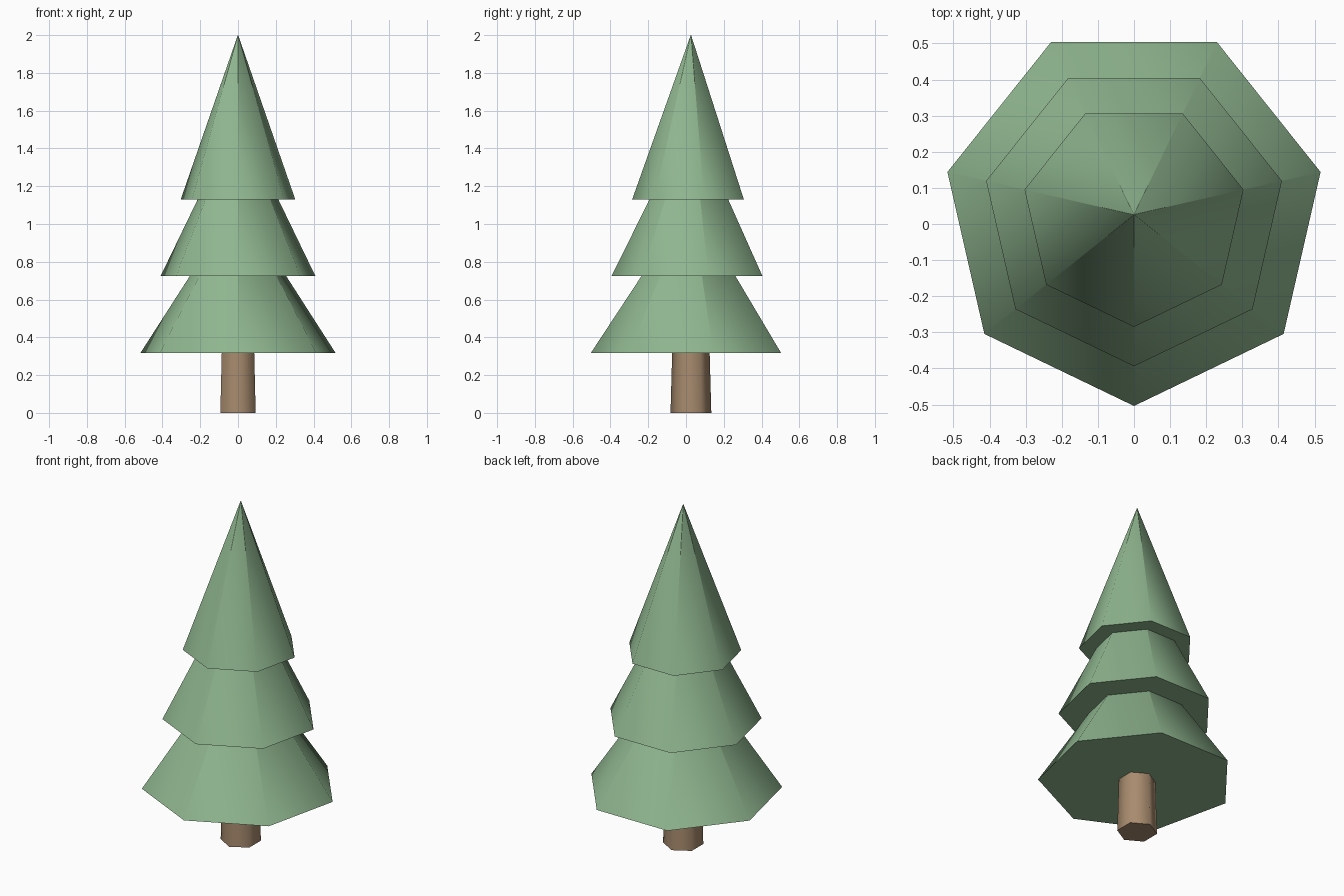
import bpy, bmesh, math

cube = bpy.data.objects.get("Cube")
if cube:
    bpy.data.objects.remove(cube, do_unlink=True)

CENTRE_Y = 0.026


def material(name, colour):
    mat = bpy.data.materials.new(name)
    mat.use_nodes = True
    mat.diffuse_color = (*colour, 1)
    bsdf = next(n for n in mat.node_tree.nodes if n.type == "BSDF_PRINCIPLED")
    bsdf.inputs["Base Color"].default_value = (*colour, 1)
    bsdf.inputs["Roughness"].default_value = 0.9
    return mat


def tapered_prism(name, sides, r_low, r_high, z_low, z_high, mat):
    """Closed tapered prism with one corner facing the front."""
    bm = bmesh.new()
    rings = []
    for radius, z in ((r_low, z_low), (r_high, z_high)):
        ring = []
        for i in range(sides):
            a = 2 * math.pi * i / sides - math.pi / 2
            ring.append(bm.verts.new((radius * math.cos(a), radius * math.sin(a) + CENTRE_Y, z)))
        rings.append(ring)
    low, high = rings
    for i in range(sides):
        j = (i + 1) % sides
        bm.faces.new((low[i], low[j], high[j], high[i]))
    bm.faces.new(low[::-1])
    bm.faces.new(high)
    mesh = bpy.data.meshes.new(name)
    # Smooth sides, crisp rims
    for face in bm.faces:
        face.smooth = True
    for edge in bm.edges:
        edge.smooth = abs(edge.verts[0].co.z - edge.verts[1].co.z) > 0.01
    bm.to_mesh(mesh)
    bm.free()
    mesh.materials.append(mat)
    obj = bpy.data.objects.new(name, mesh)
    bpy.context.collection.objects.link(obj)
    return obj


green = material("needle green", (0.275, 0.465, 0.275))
brown = material("bark brown", (0.39, 0.258, 0.156))

# Trunk
tapered_prism("trunk", 6, 0.108, 0.097, 0, 0.4, brown)

# Three tiers of branches, each ending in a fine point
tiers = (("lower_branches", 0.53, 0.317, 1.12),
         ("middle_branches", 0.42, 0.725, 1.57),
         ("top_branches", 0.311, 1.13, 2.0))
for name, radius, base, tip in tiers:
    tapered_prism(name, 7, radius, 0.001, base, tip, green)
